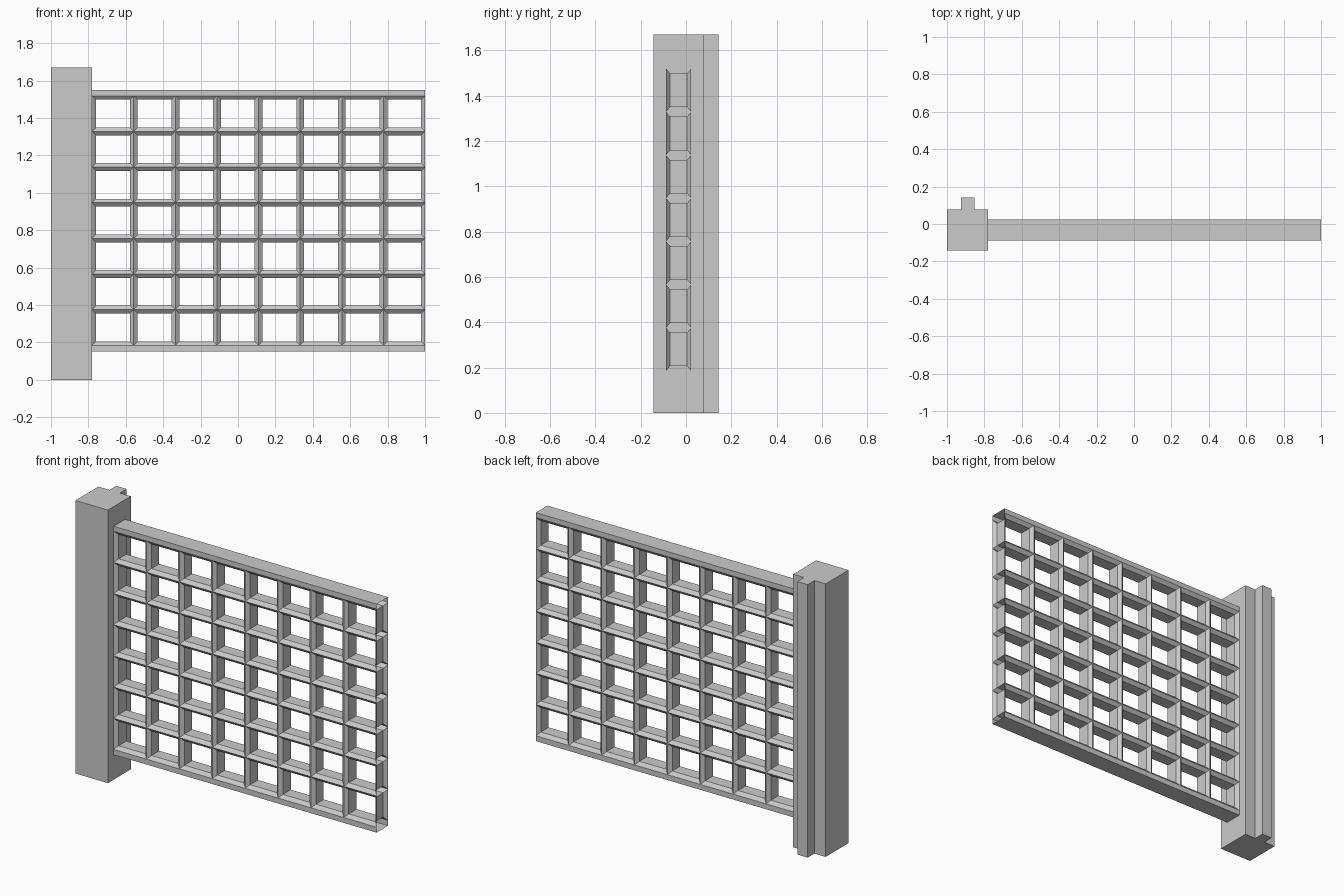
import bpy, bmesh

if "Cube" in bpy.data.objects:
    bpy.data.objects.remove(bpy.data.objects["Cube"])

X0, X1 = -0.78, 1.0          # panel extent along x
Y0, Y1 = -0.088, 0.023       # panel front and back
ZB, ZT = 0.152, 1.55         # outer bottom and top of panel
Z0, Z1 = 0.185, 1.519        # lattice extent
COLS, ROWS = 8, 7
INSET, CHAMFER = 0.021, 0.018


def finish(name, bm):
    bmesh.ops.remove_doubles(bm, verts=bm.verts, dist=1e-4)
    bmesh.ops.recalc_face_normals(bm, faces=bm.faces)
    mesh = bpy.data.meshes.new(name)
    bm.to_mesh(mesh)
    bm.free()
    obj = bpy.data.objects.new(name, mesh)
    bpy.context.collection.objects.link(obj)
    return obj


def quad(bm, *pts):
    bm.faces.new([bm.verts.new(p) for p in pts])


def rect(xa, xb, za, zb, y):
    return [(xa, y, za), (xb, y, za), (xb, y, zb), (xa, y, zb)]


# post: square profile with a back rib, extruded upward
profile = [(-1, -0.143), (-0.78, -0.143), (-0.78, 0.078), (-0.854, 0.078),
           (-0.854, 0.143), (-0.924, 0.143), (-0.924, 0.078), (-1, 0.078)]
bm = bmesh.new()
base = bm.faces.new([bm.verts.new((x, y, 0)) for x, y in profile])
top = bmesh.ops.extrude_face_region(bm, geom=[base], use_keep_orig=True)
bmesh.ops.translate(bm, vec=(0, 0, 1.67),
                    verts=[v for v in top["geom"] if isinstance(v, bmesh.types.BMVert)])
finish("post", bm)

# lattice: each cell is a sleeve flared at front and back, ends left open
bm = bmesh.new()
dx, dz = (X1 - X0) / COLS, (Z1 - Z0) / ROWS
for c in range(COLS):
    xa, xb = X0 + c * dx, X0 + (c + 1) * dx
    for r in range(ROWS):
        za, zb = Z0 + r * dz, Z0 + (r + 1) * dz
        inner = (xa + INSET, xb - INSET, za + INSET, zb - INSET)
        rings = [rect(xa, xb, za, zb, Y0), rect(*inner, Y0 + CHAMFER),
                 rect(*inner, Y1 - CHAMFER), rect(xa, xb, za, zb, Y1)]
        for a, b in zip(rings, rings[1:]):
            for i in range(4):
                j = (i + 1) % 4
                quad(bm, a[i], a[j], b[j], b[i])
    # top and bottom rails wrap the lattice
    for zi, zo in ((Z1, ZT), (Z0, ZB)):
        path = [(Y0, zi), (Y0, zo), (Y1, zo), (Y1, zi)]
        for (ya, p), (yb, q) in zip(path, path[1:]):
            quad(bm, (xa, ya, p), (xb, ya, p), (xb, yb, q), (xa, yb, q))
finish("lattice_panel", bm)
